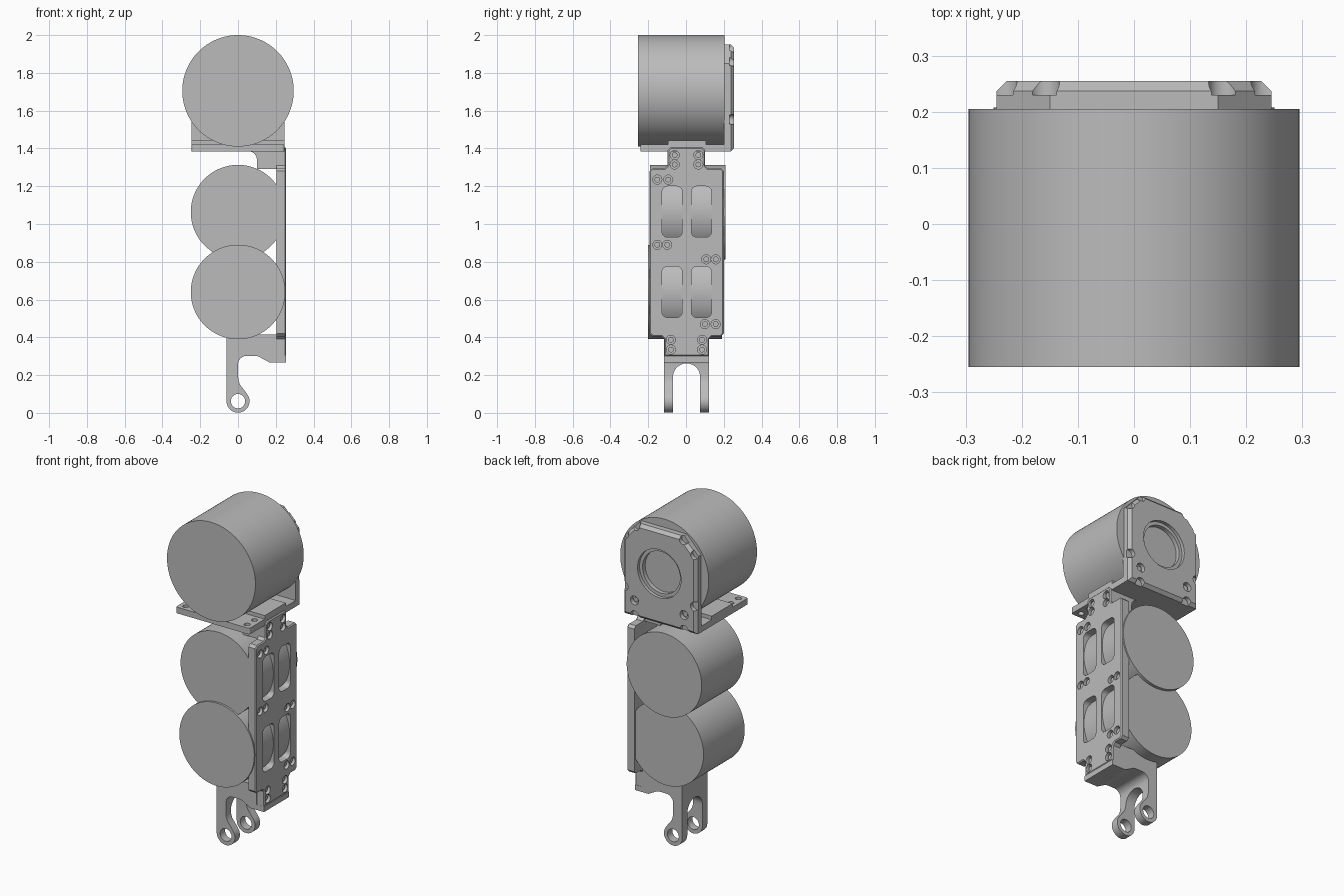
import bpy, bmesh
from math import cos, sin, pi, radians

cube = bpy.data.objects.get("Cube")
if cube:
    bpy.data.objects.remove(cube, do_unlink=True)

grey = bpy.data.materials.new("machined grey")
grey.use_nodes = True
GREY = (0.5, 0.5, 0.5, 1)
grey.diffuse_color = GREY
grey.node_tree.nodes["Principled BSDF"].inputs["Base Color"].default_value = GREY
grey.node_tree.nodes["Principled BSDF"].inputs["Roughness"].default_value = 0.6


def arc(cx, cy, r, a0, a1, n=10):
    """Points on an arc, angles in degrees."""
    steps = [radians(a0 + (a1 - a0) * i / n) for i in range(n + 1)]
    return [(cx + r * cos(a), cy + r * sin(a)) for a in steps]


def circle(cx, cy, r, n=32):
    return arc(cx, cy, r, 0, 360, n)[:-1]


def rounded(x0, y0, x1, y1, r):
    """Rounded rectangle outline."""
    return (arc(x1 - r, y1 - r, r, 0, 90, 6) + arc(x0 + r, y1 - r, r, 90, 180, 6)
            + arc(x0 + r, y0 + r, r, 180, 270, 6) + arc(x1 - r, y0 + r, r, 270, 360, 6))


def prism(name, outlines, axis, t0, t1, chamfer=0):
    """Extrude outlines along an axis; chamfer softens the rim at t1."""
    place = {"x": lambda a, b, t: (t, a, b),
             "y": lambda a, b, t: (a, t, b),
             "z": lambda a, b, t: (a, b, t)}[axis]
    bm = bmesh.new()
    for pts in outlines:
        near = [bm.verts.new(place(a, b, t0)) for a, b in pts]
        far = [bm.verts.new(place(a, b, t1)) for a, b in pts]
        bm.faces.new(near)
        bm.faces.new(far)
        for i in range(len(pts)):
            j = (i + 1) % len(pts)
            bm.faces.new((near[i], near[j], far[j], far[i]))
    bmesh.ops.recalc_face_normals(bm, faces=bm.faces)
    if chamfer:
        k = "xyz".index(axis)
        rim = [e for e in bm.edges if all(abs(v.co[k] - t1) < 1e-5 for v in e.verts)]
        bmesh.ops.bevel(bm, geom=rim, offset=chamfer, segments=1,
                        profile=0.5, affect="EDGES")
    mesh = bpy.data.meshes.new(name)
    bm.to_mesh(mesh)
    bm.free()
    mesh.materials.append(grey)
    obj = bpy.data.objects.new(name, mesh)
    bpy.context.collection.objects.link(obj)
    return obj


def cut(obj, outlines, axis, t0, t1):
    """Subtract prisms from a part and bake the result."""
    tool = prism("cutter", outlines, axis, t0, t1)
    tool.hide_render = True
    mod = obj.modifiers.new("cut", "BOOLEAN")
    mod.operation, mod.solver, mod.object = "DIFFERENCE", "EXACT", tool
    bpy.context.view_layer.update()
    baked = bpy.data.meshes.new_from_object(
        obj.evaluated_get(bpy.context.evaluated_depsgraph_get()))
    obj.modifiers.clear()
    obj.data = baked
    bpy.data.objects.remove(tool, do_unlink=True)


# Motor drums
prism("top_drum", [circle(0, 1.705, 0.295, 96)], "y", -0.255, 0.205)
prism("middle_drum", [circle(0, 1.063, 0.25, 96)], "y", -0.19, 0.208)
prism("lower_drum", [circle(0, 0.64, 0.25, 96)], "y", -0.202, 0.19)

# Side plate with narrow end tabs
c = 0.015
plate_outline = [
    (-0.115, 0.30), (0.122, 0.30), (0.122, 0.405 - c), (0.122 + c, 0.405),
    (0.2 - c, 0.405), (0.2, 0.405 + c), (0.2, 1.295 - c), (0.2 - c, 1.295),
    (0.1 + c, 1.295), (0.1, 1.295 + c), (0.1, 1.405 - c), (0.1 - c, 1.405),
    (c - 0.097, 1.405), (-0.097, 1.405 - c), (-0.097, 1.295 + c), (-0.097 - c, 1.295),
    (c - 0.193, 1.295), (-0.193, 1.295 - c), (-0.193, 0.405 + c), (c - 0.193, 0.405),
    (-0.115 - c, 0.405), (-0.115, 0.405 - c)]
side_plate = prism("side_plate", [plate_outline], "x", 0.205, 0.255, 0.006)
windows = [rounded(y, z, y + 0.107, z + 0.27, 0.03)
           for y in (-0.127, 0.028) for z in (0.505, 0.93)]
cut(side_plate, windows, "x", 0.1, 0.3)
screws = [(y, z) for y in (-0.06, 0.065) for z in (1.315, 1.365)]
screws += [(y, z) for y in (-0.08, 0.085) for z in (0.335, 0.387)]
screws += [(-0.152, 1.235), (-0.094, 1.235), (-0.152, 0.89), (-0.1, 0.89),
           (0.107, 0.813), (0.157, 0.813), (0.1, 0.47), (0.157, 0.47)]
cut(side_plate, [circle(y, z, 0.024, 20) for y, z in screws], "x", 0.23, 0.3)
prism("plate_screws", [circle(y, z, 0.015, 16) for y, z in screws], "x", 0.21, 0.243)

# Fork bracket at the foot
fork_outline = (arc(0, 0.062, 0.061, 180, 400, 24)
                + [(0.03, 0.125), (0.01, 0.15), (0.002, 0.175), (0, 0.2)]
                + arc(0.045, 0.257, 0.045, 180, 90, 6)
                + arc(0.09, 0.252, 0.05, 90, 55, 4)
                + [(0.165, 0.268), (0.255, 0.268), (0.255, 0.30), (0.206, 0.30),
                   (0.206, 0.415), (-0.061, 0.415)])
fork = prism("fork_bracket", [fork_outline], "y", -0.116, 0.123)
slot = [(-0.069, -0.1), (0.075, -0.1)] + arc(0.003, 0.19, 0.072, 0, 180, 16)
cut(fork, [slot], "x", -0.2, 0.18)
cut(fork, [circle(0, 0.062, 0.038)], "y", -0.3, 0.3)

# Bracket joining the side plate to the top carrier
neck = ([(0.206, 1.29), (0.206, 1.39), (0.05, 1.39)]
        + arc(0.055, 1.34, 0.045, 90, 0, 8) + [(0.1, 1.29)])
prism("neck_bracket", [neck], "y", -0.097, 0.1)

# Carrier base under the top drum
base = prism("carrier_base", [rounded(-0.245, -0.242, 0.245, 0.22, 0.012)],
             "z", 1.383, 1.42)
cut(base, [circle(x, y, 0.017, 16) for x in (-0.205, 0.205) for y in (-0.205, -0.135)],
    "z", 1.3, 1.5)
prism("carrier_ridge", [[(-0.245, -0.095), (0.245, -0.095), (0.245, 0.105),
                         (-0.245, 0.105)]], "z", 1.41, 1.442)

# Back plate with clipped top corners and stepped round recess
half = [(0.245, 1.383), (0.245, 1.85), (0.15, 1.95)]
back_outline = half + [(-x, z) for x, z in reversed(half)]
back = prism("back_plate", [back_outline], "y", 0.2, 0.255, 0.018)
cut(back, [circle(0, 1.69, 0.145, 48)], "y", 0.235, 0.3)
cut(back, [circle(0, 1.69, 0.125, 48)], "y", 0.21, 0.3)
notches = [(0.16, 1.935), (0.235, 1.863), (0.235, 1.553), (0.165, 1.485), (0.165, 1.395)]
cut(back, [circle(s * x, z, 0.027, 20) for s in (-1, 1) for x, z in notches],
    "y", 0.23, 0.3)
prism("back_screws", [circle(s * 0.165, 1.485, 0.015, 16) for s in (-1, 1)],
      "y", 0.21, 0.242)

# Smooth round walls, keep edges sharp
parts = [o for o in bpy.context.scene.objects if o.type == "MESH"]
bpy.ops.object.select_all(action="DESELECT")
for o in parts:
    o.select_set(True)
bpy.context.view_layer.objects.active = parts[0]
bpy.ops.object.shade_smooth_by_angle(angle=radians(25))
